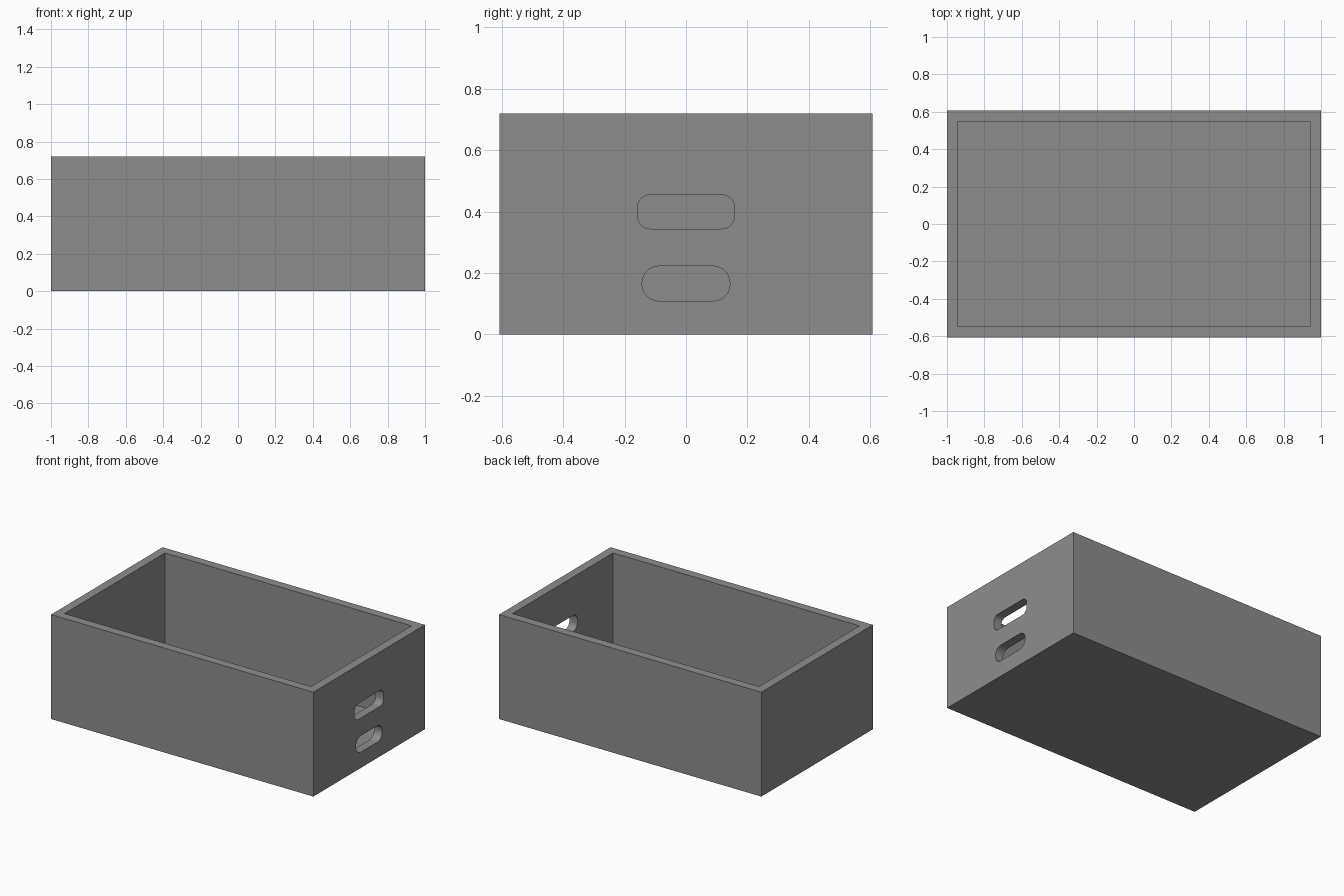
import bpy, bmesh, math

if "Cube" in bpy.data.objects:
    bpy.data.objects.remove(bpy.data.objects["Cube"])

L, W, H, T = 2.0, 1.215, 0.72, 0.06   # length, width, height, wall thickness

grey = bpy.data.materials.new("mid grey")
grey.diffuse_color = (0.27, 0.27, 0.27, 1)
grey.use_nodes = True
grey.node_tree.nodes["Principled BSDF"].inputs["Base Color"].default_value = grey.diffuse_color


def finish(name, bm):
    bmesh.ops.recalc_face_normals(bm, faces=bm.faces)
    mesh = bpy.data.meshes.new(name)
    bm.to_mesh(mesh)
    bm.free()
    mesh.materials.append(grey)
    obj = bpy.data.objects.new(name, mesh)
    bpy.context.collection.objects.link(obj)
    return obj


def open_box(name):
    """Solid block whose top is inset and pushed down to leave walls and a floor."""
    bm = bmesh.new()
    bmesh.ops.create_cube(bm, size=1)
    for v in bm.verts:
        v.co = (v.co.x * L, v.co.y * W, (v.co.z + 0.5) * H)
    top = max(bm.faces, key=lambda f: f.calc_center_median().z)
    bmesh.ops.inset_region(bm, faces=[top], thickness=T, use_even_offset=True)
    cavity = bmesh.ops.extrude_discrete_faces(bm, faces=[top])["faces"][0]
    for v in cavity.verts:
        v.co.z = T
    return finish(name, bm)


def slot_cutter(name, half_width, z0, z1, r, steps=8):
    """Rounded rectangle extruded through the right end wall."""
    bm = bmesh.new()
    mid, half_h = (z0 + z1) / 2, (z1 - z0) / 2
    verts = []
    for q, (sy, sz) in enumerate([(1, 1), (-1, 1), (-1, -1), (1, -1)]):
        for i in range(steps + 1):
            a = math.pi / 2 * (q + i / steps)
            verts.append(bm.verts.new((L / 2 - 2 * T,
                                       sy * (half_width - r) + r * math.cos(a),
                                       mid + sz * (half_h - r) + r * math.sin(a))))
    face = bm.faces.new(verts)
    ext = bmesh.ops.extrude_face_region(bm, geom=[face])["geom"]
    bmesh.ops.translate(bm, vec=(3 * T, 0, 0),
                        verts=[g for g in ext if isinstance(g, bmesh.types.BMVert)])
    obj = finish(name, bm)
    obj.hide_render = True
    obj.hide_viewport = True
    return obj


# Crate body with two hand slots in the right end
crate = open_box("crate_body")
for cutter in (slot_cutter("upper_slot_cutter", 0.158, 0.344, 0.455, 0.042),
               slot_cutter("lower_slot_cutter", 0.143, 0.109, 0.222, 0.054)):
    mod = crate.modifiers.new(cutter.name, 'BOOLEAN')
    mod.operation = 'DIFFERENCE'
    mod.solver = 'EXACT'
    mod.object = cutter

# Smooth slot corners, crisp box edges
bpy.context.view_layer.objects.active = crate
crate.select_set(True)
for mod in list(crate.modifiers):
    bpy.ops.object.modifier_apply(modifier=mod.name)
for obj in [o for o in bpy.data.objects if o.name.endswith("cutter")]:
    bpy.data.objects.remove(obj)
bpy.ops.object.shade_smooth_by_angle(angle=math.radians(30))
